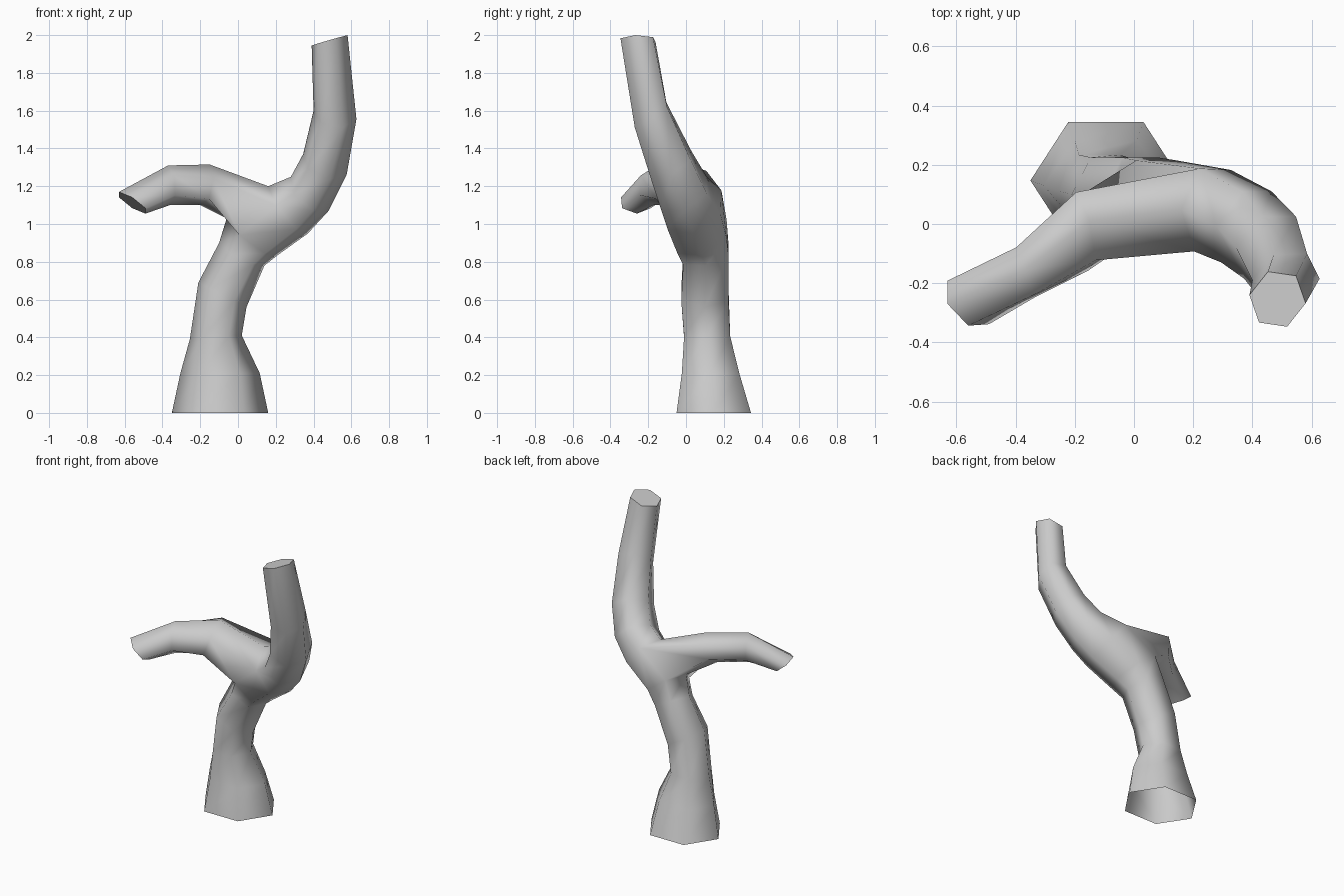
import bpy, bmesh
from math import cos, sin, pi
from mathutils import Vector

if "Cube" in bpy.data.objects:
    bpy.data.objects.remove(bpy.data.objects["Cube"])

SIDES = 6
bm = bmesh.new()


def ring(a, b, d):
    """Six-sided loop: a and b are opposite corners, d is the half-depth direction."""
    a, b, d = Vector(a), Vector(b), Vector(d) / 0.866
    mid, half = (a + b) / 2, (b - a) / 2
    return [bm.verts.new(mid + half * cos(2 * pi * k / SIDES) + d * sin(2 * pi * k / SIDES))
            for k in range(SIDES)]


def bridge(r0, r1, skip=()):
    for k in range(SIDES):
        if k not in skip:
            n = (k + 1) % SIDES
            bm.faces.new((r0[k], r0[n], r1[n], r1[k])).smooth = True


# Trunk cross-sections: left corner, right corner, depth
trunk = [ring(*r) for r in (
    ((-.35, .147, 0), (.16, .147, 0), (0, .197, 0)),
    ((-.305, .13, .21), (.115, .13, .21), (0, .152, 0)),
    ((-.255, .112, .39), (.02, .112, .41), (0, .122, 0)),
    ((-.21, .10, .69), (.045, .10, .56), (0, .125, 0)),
    ((-.10, .105, .90), (.14, .105, .78), (0, .12, .025)),
    ((-.06, .085, 1.03), (.21, .085, .835), (0, .13, .04)),
    ((.16, .05, 1.20), (.37, .04, .95), (.01, .14, .04)),
    ((.28, -.01, 1.25), (.48, -.01, 1.07), (.035, .12, .045)),
    ((.345, -.08, 1.37), (.575, -.08, 1.26), (.03, .105, .05)),
    ((.40, -.19, 1.60), (.627, -.185, 1.555), (.015, .085, .055)),
    ((.39, -.24, 1.945), (.58, -.268, 2.0), (.015, .086, .003)),
)]
FORK = 5  # the branch grows out of the left side of this segment
for i in range(len(trunk) - 1):
    bridge(trunk[i], trunk[i + 1], skip=(2, 3) if i == FORK else ())
bm.faces.new(trunk[-1])

# Branch: starts on the opening left in the trunk
lo, hi = trunk[FORK], trunk[FORK + 1]
branch = [[hi[3], hi[2], lo[2], lo[3], lo[4], hi[4]]] + [ring(*r) for r in (
    ((-.20, -.06, 1.10), (-.15, .01, 1.315), (-.033, .115, .02)),
    ((-.36, -.17, 1.10), (-.37, -.155, 1.31), (-.03, .08, 0)),
    ((-.49, -.26, 1.055), (-.63, -.27, 1.17), (-.035, .076, 0)),
)]
for r0, r1 in zip(branch, branch[1:]):
    bridge(r0, r1)
bm.faces.new(branch[-1])

bmesh.ops.recalc_face_normals(bm, faces=bm.faces)
mesh = bpy.data.meshes.new("tree_trunk")
bm.to_mesh(mesh)
bm.free()
bpy.context.collection.objects.link(bpy.data.objects.new("tree_trunk", mesh))
